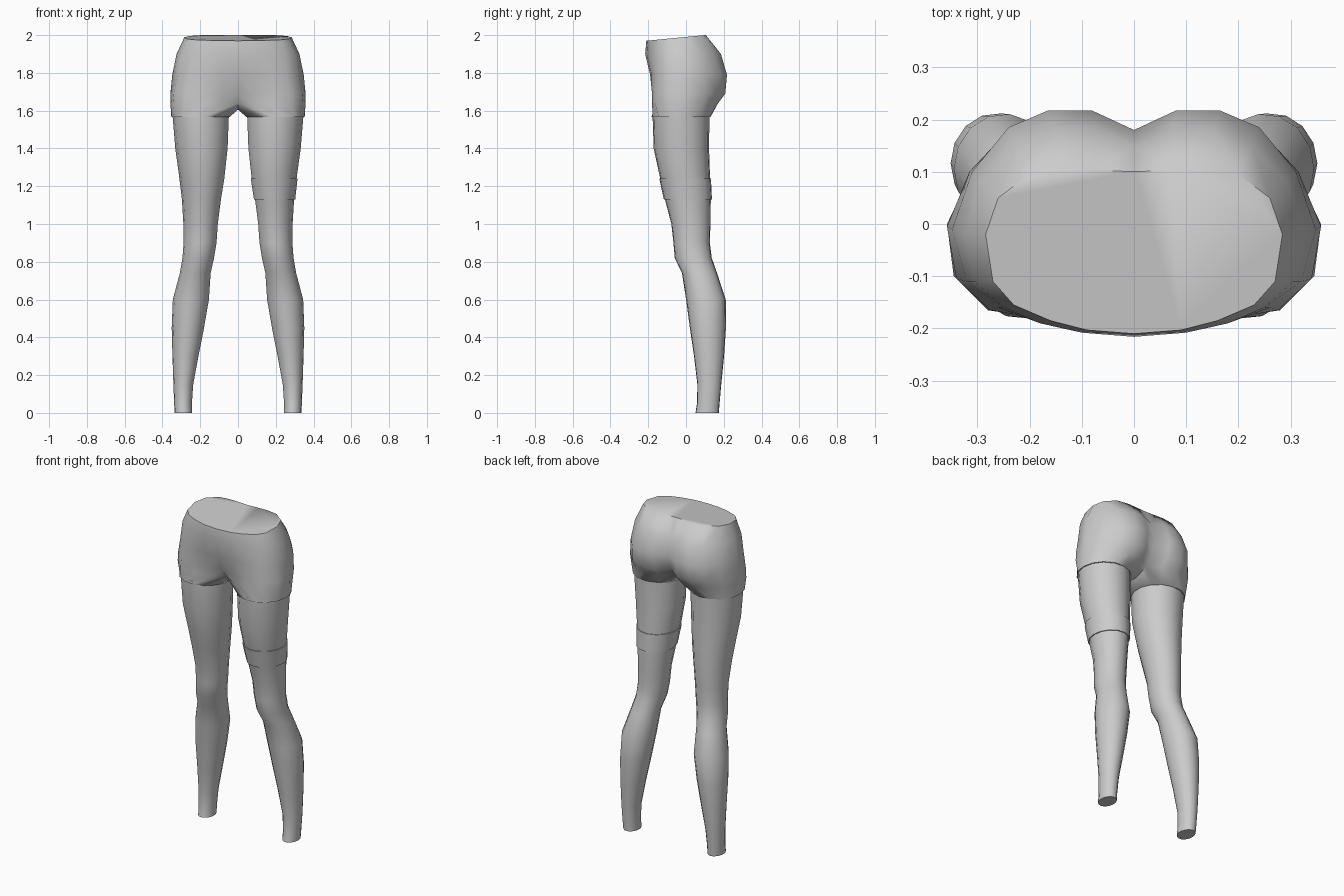
import bpy, bmesh, math

if "Cube" in bpy.data.objects:
    bpy.data.objects.remove(bpy.data.objects["Cube"])

grey = bpy.data.materials.new("plain grey")
grey.diffuse_color = (0.6, 0.6, 0.6, 1)
grey.use_nodes = True
grey.node_tree.nodes["Principled BSDF"].inputs["Base Color"].default_value = grey.diffuse_color

# Leg sections: z, inner x, outer x, front y, back y
LEG = [
    (1.58, .045, .347, -.178, .125), (1.40, .052, .332, -.172, .123),
    (1.24, .070, .310, -.137, .128), (1.13, .088, .297, -.112, .132),
    (1.00, .105, .289, -.078, .130), (.90, .112, .288, -.067, .127),
    (.82, .125, .294, -.060, .137), (.74, .143, .308, -.022, .165),
    (.60, .152, .345, .000, .211), (.45, .178, .351, .020, .212),
    (.30, .208, .347, .042, .202), (.15, .236, .342, .060, .187),
    (.05, .243, .338, .058, .178), (0, .243, .336, .050, .174)]
SIDES = 15


def oval(z, x0, x1, y0, y1, grow=0):
    """Ring of a leg, from inner front round the outside to inner back and on."""
    pts = []
    for k in range(SIDES):
        a = math.radians(-30 + 24 * k)
        pts.append(((x0 + x1) / 2 + ((x1 - x0) / 2 + grow) * math.sin(a),
                    (y0 + y1) / 2 - ((y1 - y0) / 2 + grow) * math.cos(a), z))
    return pts


def bridge(bm, a, b, closed=True):
    n = len(a)
    for i in range(n if closed else n - 1):
        j = (i + 1) % n
        bm.faces.new((a[i], a[j], b[j], b[i]))


def finish(name, bm, mirror):
    bmesh.ops.recalc_face_normals(bm, faces=bm.faces)
    me = bpy.data.meshes.new(name)
    bm.to_mesh(me)
    bm.free()
    me.materials.append(grey)
    ob = bpy.data.objects.new(name, me)
    bpy.context.collection.objects.link(ob)
    bpy.ops.object.select_all(action='DESELECT')
    ob.select_set(True)
    bpy.context.view_layer.objects.active = ob
    if mirror:
        ob.modifiers.new("Mirror", 'MIRROR')
        bpy.ops.object.modifier_apply(modifier="Mirror")
    bpy.ops.object.shade_smooth_by_angle(angle=math.radians(60))


def loft(name, rings, mirror, cap):
    bm = bmesh.new()
    loops = [[bm.verts.new(p) for p in r] for r in rings]
    for a, b in zip(loops, loops[1:]):
        bridge(bm, a, b)
    if cap:
        bm.faces.new(loops[0])
        bm.faces.new(loops[-1])
    finish(name, bm, mirror)


# Both legs
loft("legs", [oval(*s) for s in LEG], True, True)

# Thin band round one thigh
up, low = LEG[2], LEG[3]
loft("thigh_band", [oval(*up), oval(*up, .005), oval(*low, .006), oval(*low)], False, False)

# Hips: half outlines from front centre round the side to back centre
HIPS = [
    (1.985, [(0, -.21), (.09, -.203), (.16, -.185), (.23, -.155), (.27, -.11), (.284, -.02),
             (.26, .05), (.2, .095), (.13, .105), (.07, .103), (0, .1)]),
    (1.90, [(0, -.216), (.1, -.208), (.18, -.19), (.25, -.16), (.305, -.11), (.325, -.02),
            (.295, .08), (.225, .15), (.15, .185), (.075, .183), (0, .15)]),
    (1.79, [(0, -.19), (.09, -.19), (.18, -.182), (.26, -.16), (.32, -.11), (.348, -.01),
            (.31, .1), (.24, .185), (.165, .217), (.08, .217), (0, .18)]),
    (1.69, [(0, -.155), (.08, -.168), (.18, -.18), (.275, -.165), (.34, -.105), (.358, -.005),
            (.315, .1), (.245, .175), (.165, .208), (.075, .2), (0, .145)]),
    (1.64, [(0, -.115), (.07, -.155), (.17, -.18), (.28, -.165), (.345, -.1), (.358, 0),
            (.315, .09), (.245, .145), (.165, .17), (.07, .155), (0, .1)])]
bm = bmesh.new()
loops = []
for n, (z, pts) in enumerate(HIPS):
    # the waist edge rises towards the back
    loops.append([bm.verts.new((x, y, 1.97 + (y + .21) * .097 if n == 0 else z)) for x, y in pts])
for a, b in zip(loops, loops[1:]):
    bridge(bm, a, b, closed=False)
bm.faces.new(loops[0])
# Crotch strip closes the last outline into a leg opening
crotch = [bm.verts.new((0, y, z)) for y, z in
          [(.065, 1.622), (.02, 1.606), (-.035, 1.606), (-.085, 1.62)]]
opening = loops[-1] + crotch
hem = [bm.verts.new(p) for p in oval(1.567, .04, .353, -.184, .131)]
lip = [bm.verts.new(p) for p in oval(1.567, .046, .346, -.177, .124)]
bridge(bm, opening, hem)
bridge(bm, hem, lip)
finish("hips", bm, True)
